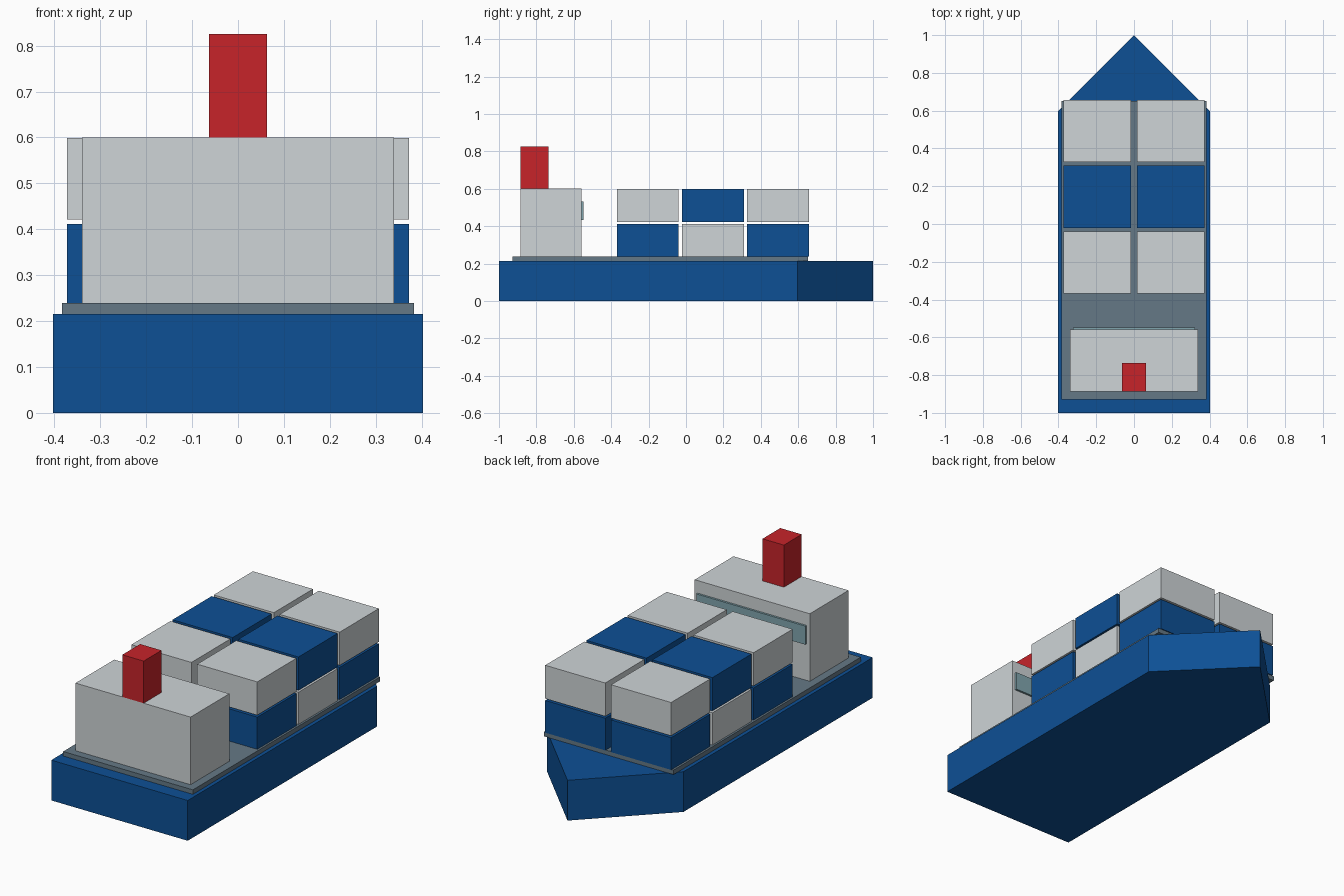
import bpy
import bmesh

if "Cube" in bpy.data.objects:
    bpy.data.objects.remove(bpy.data.objects["Cube"])


def material(name, rgb):
    m = bpy.data.materials.new(name)
    m.diffuse_color = (*rgb, 1.0)
    m.use_nodes = True
    m.node_tree.nodes["Principled BSDF"].inputs["Base Color"].default_value = m.diffuse_color
    return m


BLUE = material("blue_paint", (0.004, 0.08, 0.30))
RED = material("red_paint", (0.57, 0.017, 0.023))
LIGHT = material("light_grey", (0.62, 0.66, 0.68))
SLATE = material("slate", (0.13, 0.19, 0.24))
GLASS = material("glass", (0.22, 0.38, 0.43))


def prism(name, outline, z0, z1, mat):
    """Extrude a flat xy outline from z0 to z1."""
    bm = bmesh.new()
    face = bm.faces.new([bm.verts.new((x, y, z0)) for x, y in outline])
    ext = bmesh.ops.extrude_face_region(bm, geom=[face])
    top = [v for v in ext["geom"] if isinstance(v, bmesh.types.BMVert)]
    bmesh.ops.translate(bm, verts=top, vec=(0, 0, z1 - z0))
    bmesh.ops.recalc_face_normals(bm, faces=bm.faces)
    mesh = bpy.data.meshes.new(name)
    bm.to_mesh(mesh)
    bm.free()
    mesh.materials.append(mat)
    obj = bpy.data.objects.new(name, mesh)
    bpy.context.collection.objects.link(obj)
    return obj


def box(name, x, y, z, mat):
    outline = [(x[0], y[0]), (x[1], y[0]), (x[1], y[1]), (x[0], y[1])]
    return prism(name, outline, z[0], z[1], mat)


# Hull with pointed bow
prism("hull", [(-0.403, -1), (0.403, -1), (0.403, 0.597), (0, 1), (-0.403, 0.597)],
      0, 0.215, BLUE)

# Deck plate
box("deck", (-0.383, 0.383), (-0.928, 0.652), (0.215, 0.239), SLATE)

# Bridge, its window band and the funnel
box("bridge", (-0.34, 0.34), (-0.886, -0.559), (0.239, 0.6), LIGHT)
box("bridge_window", (-0.322, 0.322), (-0.559, -0.548), (0.434, 0.533), GLASS)
box("funnel", (-0.063, 0.063), (-0.886, -0.736), (0.6, 0.825), RED)

# Containers: two wide, three long, two high, alternating colours
for layer, z in enumerate([(0.239, 0.411), (0.421, 0.599)]):
    for row in range(3):
        y0 = -0.369 + 0.348 * row
        mat = BLUE if (layer + row) % 2 == 0 else LIGHT
        for side, x in (("left", (-0.372, -0.017)), ("right", (0.017, 0.372))):
            box(f"container_{side}_{row + 1}_{layer + 1}", x, (y0, y0 + 0.33), z, mat)
